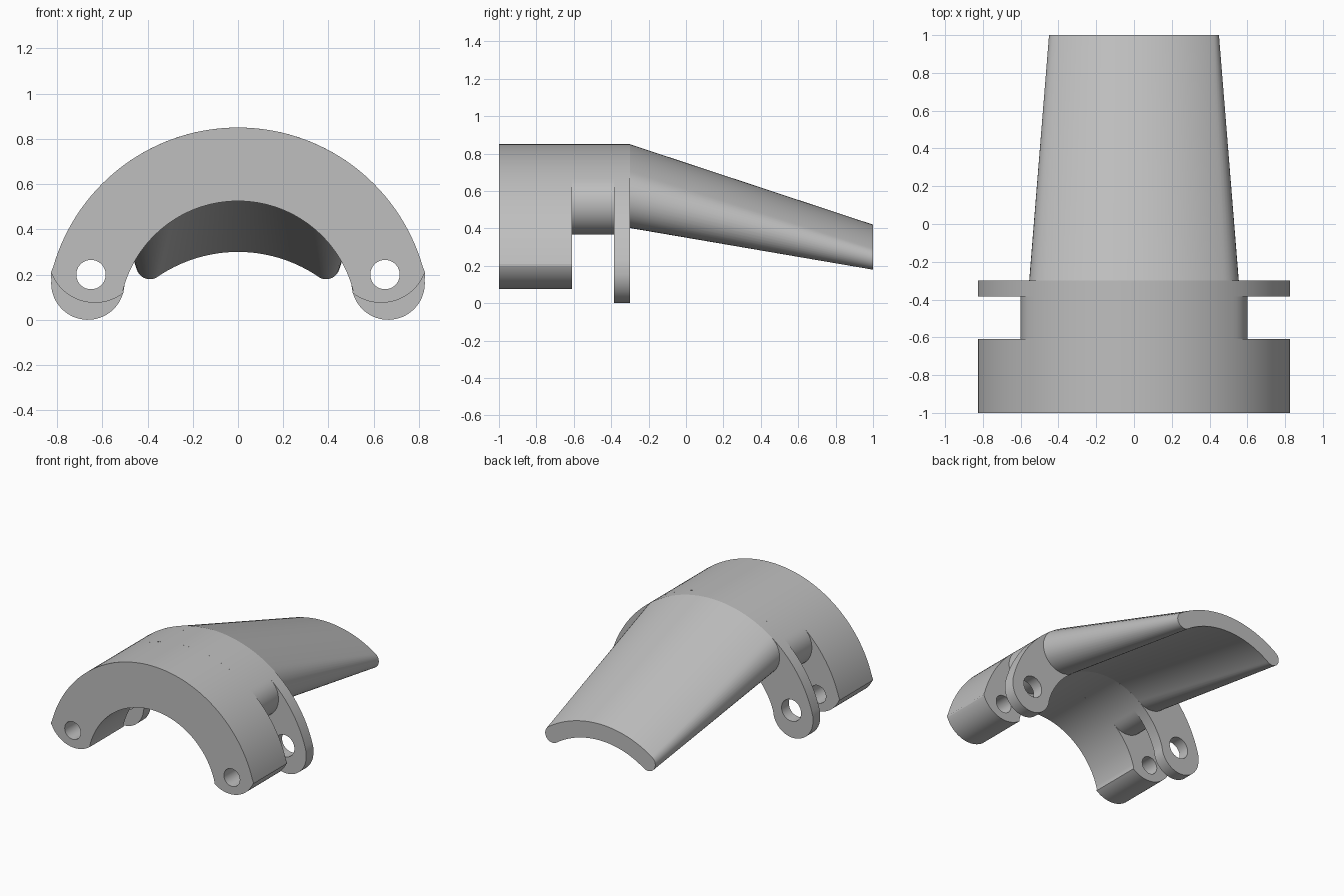
import bpy, bmesh, math
from mathutils import Vector

if "Cube" in bpy.data.objects:
    bpy.data.objects.remove(bpy.data.objects["Cube"])

R_OUT, R_IN = 0.85, 0.525
HOLE = (0.65, 0.2)

grey = bpy.data.materials.new("plain grey")
grey.diffuse_color = (0.52, 0.52, 0.52, 1)
grey.use_nodes = True
grey.node_tree.nodes["Principled BSDF"].inputs["Base Color"].default_value = grey.diffuse_color


def arc(cx, cz, r, a0, a1, n):
    """Points (x, z) on an arc, angles in degrees from +x towards +z."""
    return [(cx + r * math.cos(math.radians(a0 + (a1 - a0) * i / n)),
             cz + r * math.sin(math.radians(a0 + (a1 - a0) * i / n))) for i in range(n + 1)]


def finish(bm, name):
    bmesh.ops.recalc_face_normals(bm, faces=bm.faces)
    me = bpy.data.meshes.new(name)
    bm.to_mesh(me)
    bm.free()
    ob = bpy.data.objects.new(name, me)
    bpy.context.collection.objects.link(ob)
    me.materials.append(grey)
    bpy.ops.object.select_all(action='DESELECT')
    ob.select_set(True)
    bpy.context.view_layer.objects.active = ob
    bpy.ops.object.shade_smooth_by_angle(angle=math.radians(30))


def plate(name, loops, y0, y1):
    """Extrude a filled outline with holes along y."""
    bm = bmesh.new()
    for pts in loops:
        vs = [bm.verts.new((x, y0, z)) for x, z in pts]
        for a, b in zip(vs, vs[1:] + vs[:1]):
            bm.edges.new((a, b))
    bmesh.ops.triangle_fill(bm, edges=bm.edges[:], use_beauty=True, normal=Vector((0, -1, 0)))
    ext = bmesh.ops.extrude_face_region(bm, geom=bm.faces[:], use_keep_orig=True)
    bmesh.ops.translate(bm, vec=(0, y1 - y0, 0),
                        verts=[g for g in ext["geom"] if isinstance(g, bmesh.types.BMVert)])
    finish(bm, name)


def arch(end):
    """Half-ring outline closed by the given right-hand end curve, mirrored to the left."""
    a_out = math.degrees(math.atan2(end[0][1], end[0][0]))
    a_in = math.degrees(math.atan2(end[-1][1], end[-1][0]))
    outer = arc(0, 0, R_OUT, 180 - a_out, a_out, 64)[1:-1]
    inner = arc(0, 0, R_IN, a_in, 180 - a_in, 64)[1:-1]
    return outer + end + inner + [(-x, z) for x, z in reversed(end)]


def holes(r):
    return [arc(s * HOLE[0], HOLE[1], r, 0, 350, 35) for s in (-1, 1)]


def band(cz, r, t, half):
    """Curved strip section with fully rounded ends."""
    pts = arc(0, cz, r + t, 90 + half, 90 - half, 56)
    a = math.radians(90 - half)
    ex, ez = r * math.cos(a), cz + r * math.sin(a)
    pts += arc(ex, ez, t, 90 - half, -90 - half, 20)[1:]
    pts += arc(0, cz, r - t, 90 - half, 90 + half, 56)[1:]
    pts += arc(-ex, ez, t, 270 + half, 90 + half, 20)[1:-1]
    return pts


def loft(name, rings):
    """Bridge matching sections given as (y, outline)."""
    bm = bmesh.new()
    rows = [[bm.verts.new((x, y, z)) for x, z in pts] for y, pts in rings]
    n = len(rows[0])
    for a, b in zip(rows, rows[1:]):
        for i in range(n):
            j = (i + 1) % n
            bm.faces.new((a[i], a[j], b[j], b[i]))
    for row in (rows[0], rows[-1]):
        bm.faces.new(row)
    finish(bm, name)


# thick front collar with shallow rounded feet and pin holes
foot = [(0.826, 0.2)] + arc(0.633, 0.281, 0.206, -20, -128, 24) + [(0.508, 0.132)]
plate("front_collar", [arch(foot)] + holes(0.065), -1.0, -0.61)

# thin hinge plate with deeper round lugs and larger holes
lug = [(0.826, 0.2)] + arc(0.664, 0.162, 0.162, 4, -170, 32)
plate("hinge_plate", [arch(lug)] + holes(0.08), -0.385, -0.30)

# neck joining the collar and the hinge plate
mid, half_t = (R_OUT + R_IN) / 2, (R_OUT - R_IN) / 2
neck = band(0, mid, half_t, 39.6)
loft("neck", [(-0.61, neck), (-0.385, neck)])

# tapering curved tongue running down to the back
loft("tapered_tongue", [(-0.30, band(0, mid, half_t, 34.8)),
                        (1.0, band(-0.33, 0.69, 0.06, 34.4))])
